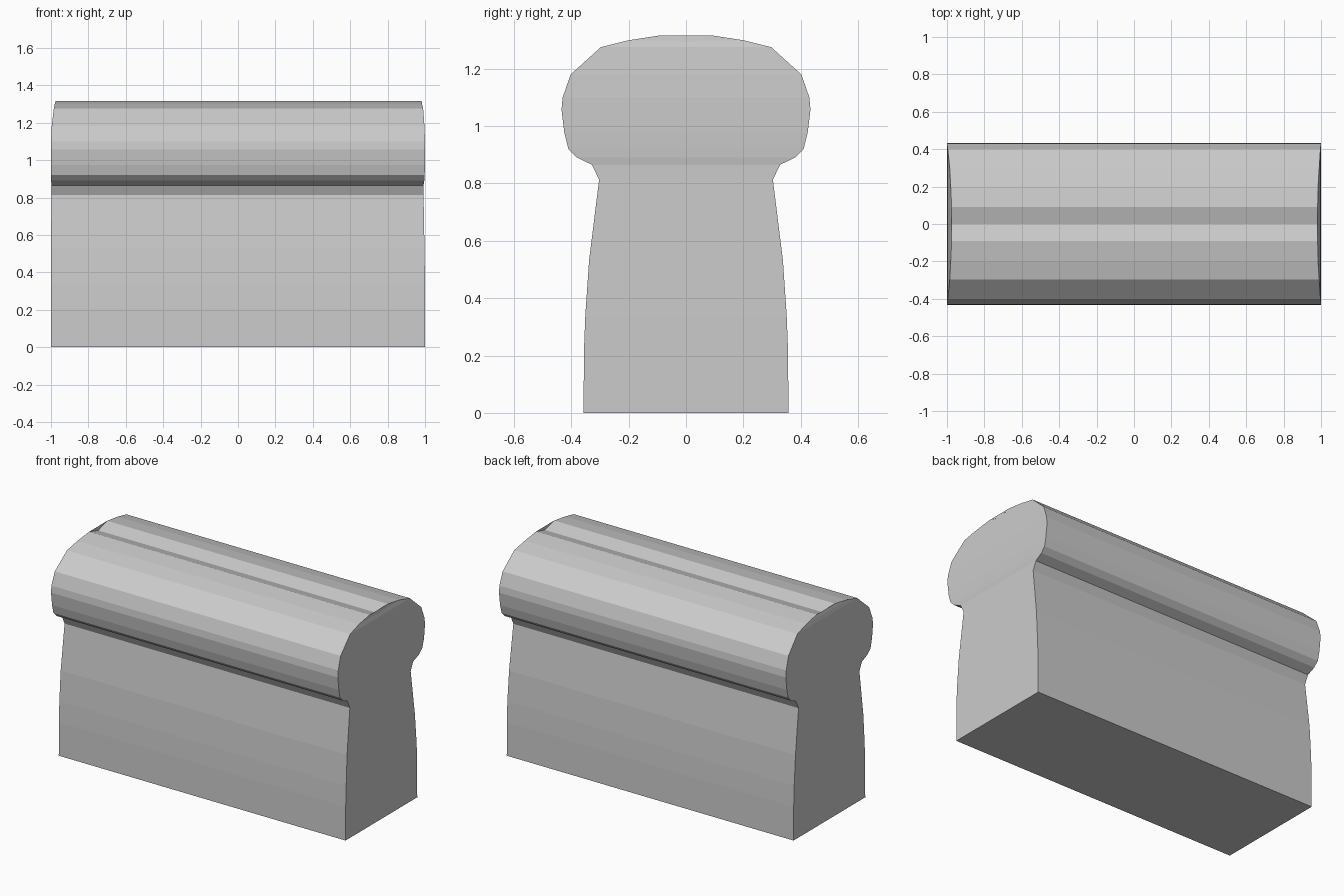
import bpy, bmesh

if "Cube" in bpy.data.objects:
    bpy.data.objects.remove(bpy.data.objects["Cube"])

# Half cross-section from base to groove: y, z, inset of left end, inset of right end
half = [
    (0.357, 0.0, 0, 0), (0.356, 0.21, 0, 0), (0.351, 0.34, 0, 0),
    (0.338, 0.53, 0, 0.003), (0.303, 0.813, 0.003, 0.008),
    (0.328, 0.865, 0.003, 0.008), (0.38, 0.89, 0.001, 0.004),
    (0.41, 0.92, 0, 0.002), (0.424, 0.975, 0, 0), (0.434, 1.057, 0, 0),
    (0.43, 1.1, 0, 0), (0.402, 1.18, 0.004, 0.003),
    (0.297, 1.275, 0.015, 0.01), (0.2, 1.299, 0.02, 0.016),
    (0.09, 1.316, 0.025, 0.018),
]
groove = (0.0, 1.29, 0.025, 0.014)

bm = bmesh.new()


def row(y, z, left, right):
    """Pair of end points of one lengthwise edge."""
    return bm.verts.new((-1 + left, y, z)), bm.verts.new((1 - right, y, z))


back = [row(*p) for p in half]
front = [row(-y, z, a, b) for y, z, a, b in half]
mid = row(*groove)

# Long side strips, running over the rounded top into the groove
for side in (back, front):
    for p, q in zip(side, side[1:] + [mid]):
        bm.faces.new((p[0], p[1], q[1], q[0]))

# Gently bowed ends, filled level by level
for e in (0, 1):
    for i in range(len(half) - 1):
        bm.faces.new((front[i][e], back[i][e], back[i + 1][e], front[i + 1][e]))
    bm.faces.new((front[-1][e], back[-1][e], mid[e]))

# Flat base
bm.faces.new((front[0][0], front[0][1], back[0][1], back[0][0]))
bmesh.ops.recalc_face_normals(bm, faces=bm.faces)

mesh = bpy.data.meshes.new("moulded_barrier")
bm.to_mesh(mesh)
bm.free()
bpy.context.collection.objects.link(bpy.data.objects.new("moulded_barrier", mesh))
